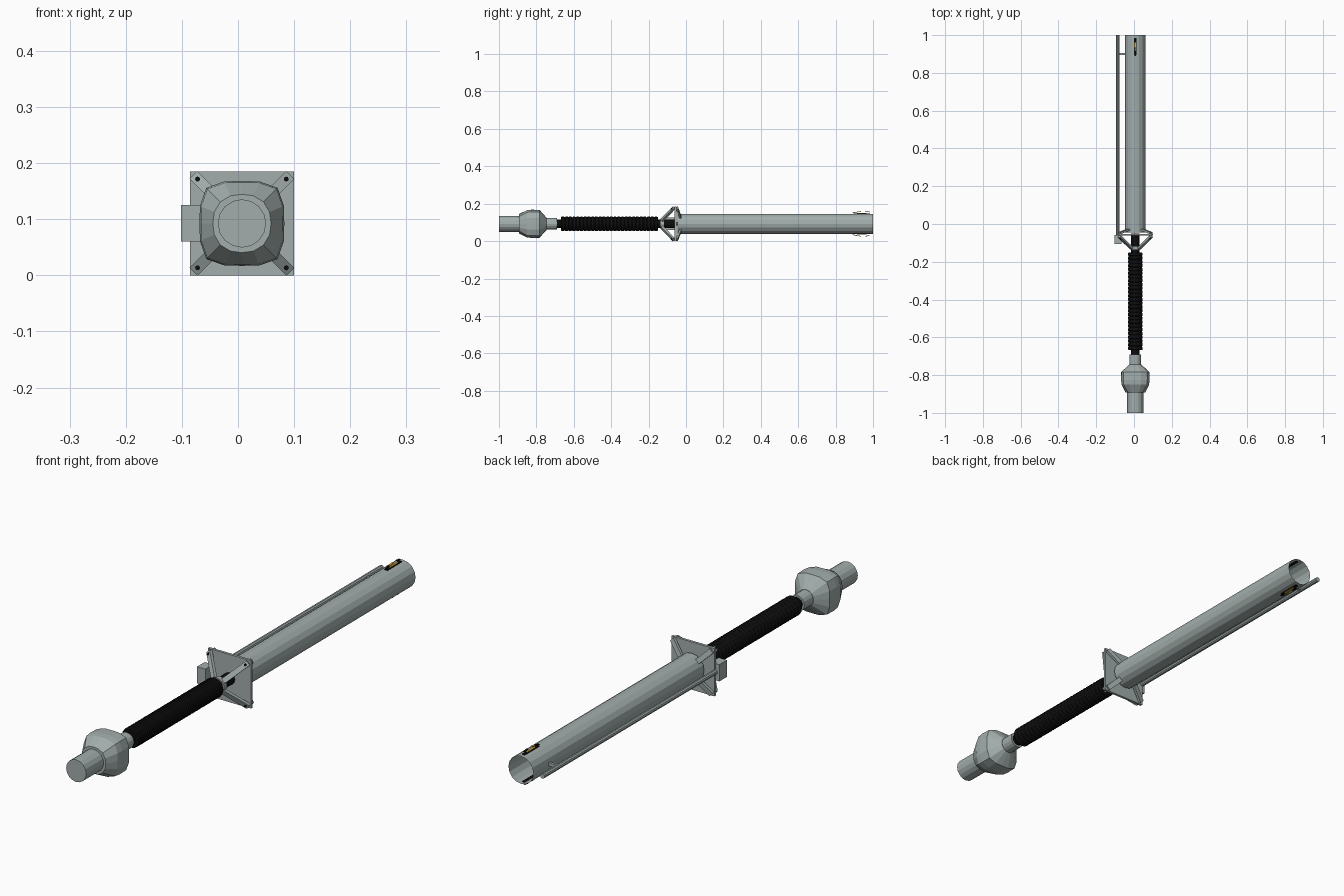
import bpy, bmesh, math
from mathutils import Vector

if "Cube" in bpy.data.objects:
    bpy.data.objects.remove(bpy.data.objects["Cube"])

CX, CZ = 0.007, 0.0925   # long axis of the model, parallel to y


def material(name, rgb):
    m = bpy.data.materials.new(name)
    m.diffuse_color = (*rgb, 1)
    m.use_nodes = True
    m.node_tree.nodes["Principled BSDF"].inputs["Base Color"].default_value = m.diffuse_color
    return m


STEEL = material("grey_steel", (0.36, 0.42, 0.41))
BLACK = material("black_rubber", (0.004, 0.004, 0.004))
YELLOW = material("amber", (0.75, 0.42, 0.03))


def finish(name, bm, mat):
    bmesh.ops.recalc_face_normals(bm, faces=bm.faces)
    me = bpy.data.meshes.new(name)
    bm.to_mesh(me)
    bm.free()
    me.materials.append(mat)
    ob = bpy.data.objects.new(name, me)
    bpy.context.collection.objects.link(ob)
    return ob


def loft(name, rings, mat, sides=16, caps=(True, True), centre=(CX, CZ)):
    """Rings of (y, radius, squareness); squareness 2 is a circle."""
    bm = bmesh.new()
    loops = []
    for ring in rings:
        y, r = ring[:2]
        n = ring[2] if len(ring) > 2 else 2
        loop = []
        for i in range(sides):
            a = 2 * math.pi * i / sides
            c, s = math.cos(a), math.sin(a)
            k = r / (abs(c) ** n + abs(s) ** n) ** (1 / n)
            loop.append(bm.verts.new((centre[0] + k * c, y, centre[1] + k * s)))
        loops.append(loop)
    for a, b in zip(loops, loops[1:]):
        for i in range(sides):
            j = (i + 1) % sides
            bm.faces.new((a[i], a[j], b[j], b[i]))
    if caps[0]:
        bm.faces.new(loops[0])
    if caps[1]:
        bm.faces.new(loops[-1])
    return finish(name, bm, mat)


def box(name, lo, hi, mat):
    bm = bmesh.new()
    bmesh.ops.create_cube(bm, size=1)
    for v in bm.verts:
        v.co = Vector([l + (h - l) * (c + 0.5) for l, h, c in zip(lo, hi, v.co)])
    return finish(name, bm, mat)


def beam(name, a, b, width, depth, mat):
    """Rectangular bar from a to b, its width lying across the axis."""
    a, b = Vector(a), Vector(b)
    d = (b - a).normalized()
    side = d.cross(Vector((0, 1, 0))).normalized()
    up = side.cross(d)
    bm = bmesh.new()
    bmesh.ops.create_cube(bm, size=1)
    for v in bm.verts:
        p = a.lerp(b, v.co.z + 0.5)
        v.co = p + side * v.co.x * width + up * v.co.y * depth
    return finish(name, bm, mat)


# Pommel: end cylinder, rounded-square bulb, neck
loft("pommel_end", [(-1.0, 0.043), (-0.885, 0.043)], STEEL)
loft("pommel_bulb", [(-0.893, 0.052, 2.3), (-0.85, 0.073, 4), (-0.825, 0.0755, 4),
                     (-0.783, 0.0745, 4), (-0.745, 0.032, 2)], STEEL)
loft("pommel_neck", [(-0.76, 0.031), (-0.69, 0.031)], STEEL)

# Shaft and ribbed grip
loft("shaft", [(-0.70, 0.023), (-0.05, 0.023)], BLACK)
profile, ribs = [], 26
y0, y1 = -0.668, -0.15
step = (y1 - y0) / ribs
for i in range(ribs):
    y = y0 + i * step
    profile += [(y, 0.035), (y + step * 0.2, 0.0385), (y + step * 0.75, 0.0385)]
profile.append((y1, 0.035))
loft("ribbed_grip", profile, BLACK)

# Guard: square plate, collar, corner struts on both faces, bolts
H = 0.0925
box("guard_plate", (CX - H, -0.062, CZ - H), (CX + H, -0.052, CZ + H), STEEL)
loft("guard_collar", [(-0.136, 0.029), (-0.118, 0.029)], STEEL)
for sx in (-1, 1):
    for sz in (-1, 1):
        def at(r, y):
            return (CX + sx * r, y, CZ + sz * r)
        beam("front_strut", at(0.020, -0.128), at(0.084, -0.066), 0.02, 0.012, STEEL)
        beam("back_strut", at(0.036, -0.030), at(0.084, -0.048), 0.02, 0.010, STEEL)
        p = at(0.079, 0)
        loft("guard_bolt", [(-0.081, 0.0045), (-0.044, 0.0045)], BLACK,
             sides=8, centre=(p[0], p[2]))

# Control box and side pipe with its bracket
box("side_box", (-0.102, -0.105, 0.06), (-0.066, -0.058, 0.125), STEEL)
loft("side_pipe", [(-0.06, 0.0095), (1.0, 0.0095)], STEEL, sides=10, centre=(-0.085, CZ))
box("pipe_bracket", (-0.085, 0.896, CZ - 0.006), (-0.043, 0.906, CZ + 0.006), STEEL)

# Long open tube
loft("long_tube", [(-0.045, 0.0535), (1.0, 0.0535)], STEEL, caps=(True, False))

# Thin spring clips at the muzzle, above and below, with amber inserts
for s in (-1, 1):
    path = [(0.89, 0.058), (0.915, 0.063), (0.935, 0.066), (0.96, 0.066),
            (0.98, 0.063), (1.0, 0.063)]
    for (ya, ra), (yb, rb) in zip(path, path[1:]):
        beam("spring_clip", (CX, ya, CZ + s * ra), (CX, yb, CZ + s * rb),
             0.007, 0.003, YELLOW if 0.91 < ya < 0.95 else BLACK)
    z = sorted((CZ + s * 0.051, CZ + s * 0.0555))
    box("clip_slot", (CX - 0.006, 0.895, z[0]), (CX + 0.006, 0.985, z[1]), BLACK)
    z = sorted((CZ + s * 0.055, CZ + s * 0.0575))
    box("amber_insert", (CX - 0.004, 0.915, z[0]), (CX + 0.004, 0.965, z[1]), YELLOW)
